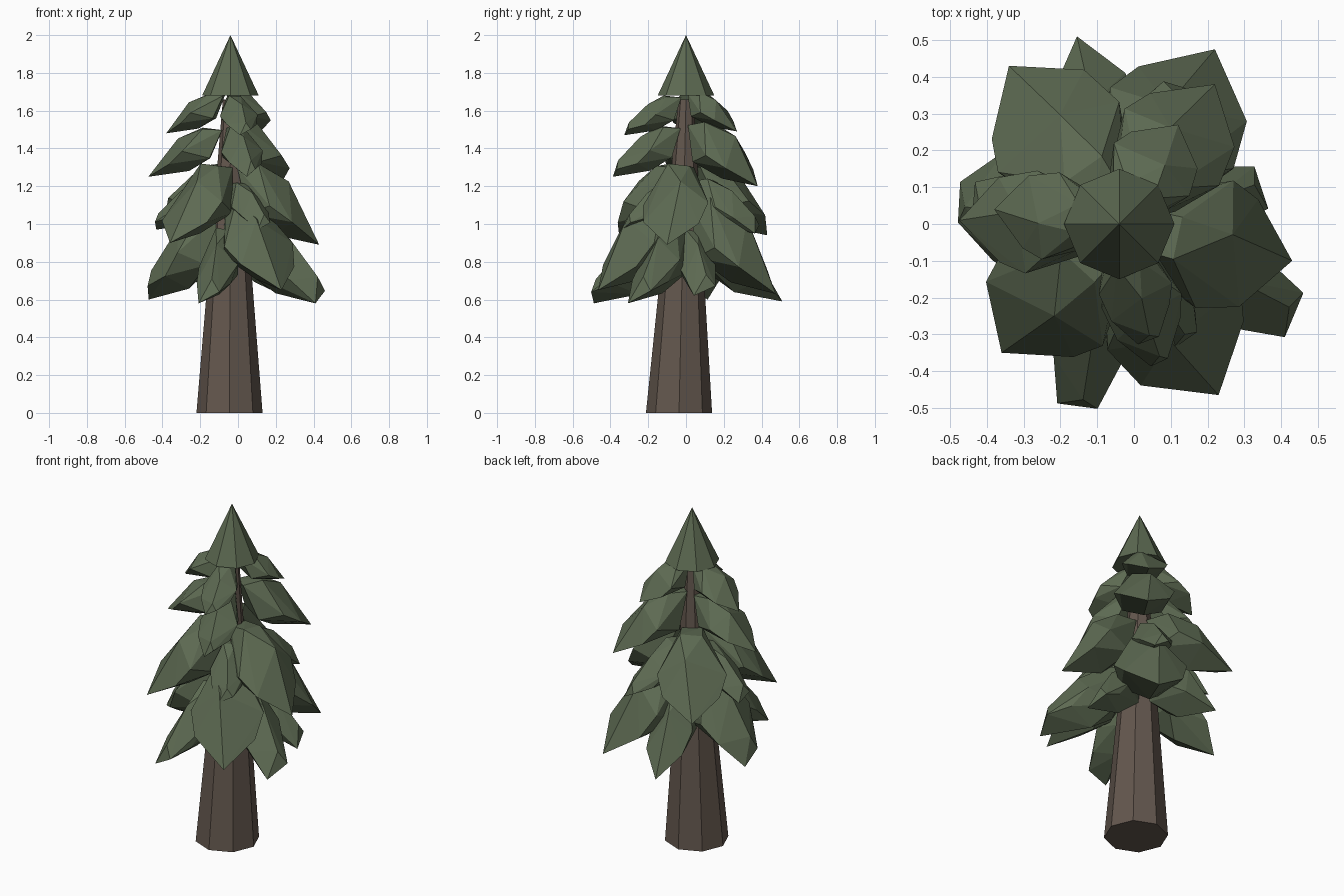
import bpy, bmesh, math
from mathutils import Vector

if "Cube" in bpy.data.objects:
    bpy.data.objects.remove(bpy.data.objects["Cube"])

AXIS = Vector((-0.04, 0, 0))


def material(name, rgb):
    m = bpy.data.materials.new(name)
    m.diffuse_color = (*rgb, 1)
    m.use_nodes = True
    m.node_tree.nodes["Principled BSDF"].inputs["Base Color"].default_value = m.diffuse_color
    return m


GREEN = material("needles", (0.11, 0.145, 0.085))
BROWN = material("bark", (0.125, 0.095, 0.075))


def add_object(name, bm, mat):
    bmesh.ops.recalc_face_normals(bm, faces=bm.faces)
    mesh = bpy.data.meshes.new(name)
    bm.to_mesh(mesh)
    bm.free()
    mesh.materials.append(mat)
    obj = bpy.data.objects.new(name, mesh)
    bpy.context.collection.objects.link(obj)
    return obj


def tapered(name, base, r1, top, r2, mat):
    """Eight-sided taper from base centre to top centre."""
    bm = bmesh.new()
    bmesh.ops.create_cone(bm, cap_ends=True, segments=8, radius1=r1, radius2=r2, depth=1)
    for v in bm.verts:
        c = top if v.co.z > 0 else base
        v.co = Vector((v.co.x + c[0], v.co.y + c[1], c[2]))
    bmesh.ops.remove_doubles(bm, verts=bm.verts, dist=1e-5)
    add_object(name, bm, mat)


def bough(name, tip, top, width, blunt=0.0, skew=0.0):
    """Drooping faceted clump from the trunk (height top) out to tip."""
    tip = Vector(tip)
    out = Vector((tip.x - AXIS.x, tip.y - AXIS.y, 0))
    r = out.length
    out.normalize()
    side = Vector((-out.y, out.x, 0))
    drop = top - tip.z
    h = width / 2
    # (fraction outwards, sideways, fraction of drop)
    pts = [(0.10, -0.3 * h, 0.05), (0.10, 0.3 * h, 0.05),
           (0.34, -0.35 * h, 0.0), (0.34, 0.3 * h, 0.03),
           (0.64, skew * h, 0.22),
           (0.52, -h, 0.52), (0.58, h, 0.48),
           (0.76, -0.85 * h, 0.72), (0.74, 0.8 * h, 0.74),
           (1.0, -blunt * 0.5, 1.0),
           (0.25, -0.65 * h, 0.62), (0.25, 0.65 * h, 0.62),
           (0.5, 0.0, 0.88)]
    if blunt:
        pts += [(0.98, blunt * 0.5, 0.85), (0.95, blunt * 0.1, 0.68)]
    bm = bmesh.new()
    for f, s, d in pts:
        bm.verts.new(AXIS + out * (f * r) + side * s + Vector((0, 0, top - d * drop)))
    res = bmesh.ops.convex_hull(bm, input=bm.verts)
    bmesh.ops.delete(bm, geom=[v for v in bm.verts if not v.link_faces], context='VERTS')
    add_object(name, bm, GREEN)


# Trunk and crown
tapered("trunk", (-0.045, -0.037, 0), 0.175, (-0.04, 0, 1.66), 0.04, BROWN)
tapered("crown", (-0.04, 0, 1.68), 0.15, (-0.04, 0, 2.0), 0.0, GREEN)

# Boughs by tier: tip, root height, width, blunt tip width, ridge skew
tiers = {
    "upper_bough": [((-0.38, 0.04, 1.48), 1.69, 0.24, 0.0, 0.2),
                    ((0.12, 0.27, 1.49), 1.70, 0.25, 0.0, -0.2),
                    ((0.04, -0.32, 1.47), 1.68, 0.20, 0.06, 0.1)],
    "high_bough": [((-0.475, 0.01, 1.25), 1.51, 0.28, 0.0, -0.2),
                   ((0.22, 0.38, 1.20), 1.54, 0.33, 0.0, 0.2),
                   ((0.07, -0.38, 1.25), 1.52, 0.22, 0.05, 0.0)],
    "middle_bough": [((-0.36, -0.35, 0.90), 1.32, 0.38, 0.0, 0.2),
                     ((0.43, -0.10, 0.89), 1.32, 0.36, 0.0, 0.2),
                     ((-0.34, 0.43, 0.94), 1.32, 0.38, 0.0, -0.2),
                     ((-0.44, 0.07, 0.97), 1.24, 0.20, 0.09, 0.0),
                     ((0.14, -0.32, 0.97), 1.22, 0.20, 0.08, 0.0),
                     ((0.12, 0.38, 0.95), 1.24, 0.22, 0.08, 0.0)],
    "lower_bough": [((0.23, -0.465, 0.65), 1.13, 0.40, 0.0, -0.2),
                    ((0.22, 0.475, 0.63), 1.14, 0.40, 0.0, 0.2),
                    ((-0.48, 0.06, 0.60), 1.08, 0.36, 0.11, 0.0),
                    ((-0.155, -0.50, 0.58), 0.98, 0.22, 0.11, 0.0),
                    ((0.44, -0.25, 0.58), 1.02, 0.25, 0.13, 0.1),
                    ((-0.155, 0.51, 0.59), 1.0, 0.25, 0.0, 0.0),
                    ((0.35, 0.10, 0.62), 0.97, 0.20, 0.12, 0.0)],
}
for name, boughs in tiers.items():
    for i, b in enumerate(boughs, 1):
        bough(f"{name}_{i}", *b)
